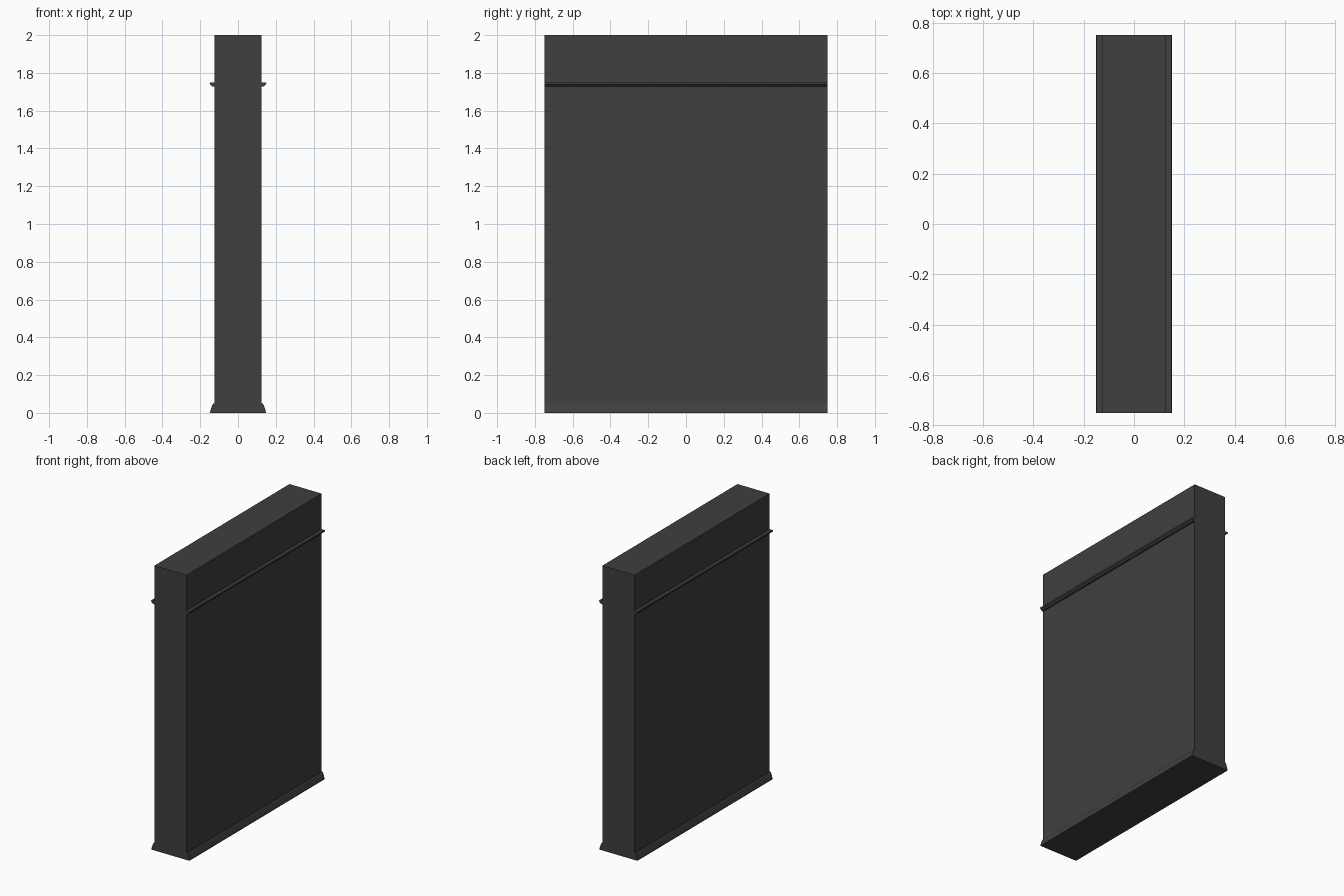
import bpy
import bmesh

cube = bpy.data.objects.get("Cube")
if cube:
    bpy.data.objects.remove(cube, do_unlink=True)

HALF_LENGTH = 0.75
HALF_THICK = 0.125

paint = bpy.data.materials.new("charcoal paint")
paint.use_nodes = True
colour = (0.05, 0.05, 0.05, 1)
paint.diffuse_color = colour
paint.node_tree.nodes["Principled BSDF"].inputs["Base Color"].default_value = colour


def extrude_profile(name, points, side=1):
    """Sweep an x-z profile along the whole length of the wall."""
    bm = bmesh.new()
    face = bm.faces.new([bm.verts.new((side * x, -HALF_LENGTH, z)) for x, z in points])
    swept = bmesh.ops.extrude_face_region(bm, geom=[face])["geom"]
    verts = [v for v in swept if isinstance(v, bmesh.types.BMVert)]
    bmesh.ops.translate(bm, verts=verts, vec=(0, 2 * HALF_LENGTH, 0))
    bmesh.ops.recalc_face_normals(bm, faces=bm.faces)
    mesh = bpy.data.meshes.new(name)
    bm.to_mesh(mesh)
    bm.free()
    mesh.materials.append(paint)
    obj = bpy.data.objects.new(name, mesh)
    bpy.context.collection.objects.link(obj)
    return obj


# Wall slab
T = HALF_THICK
extrude_profile("wall_panel", [(-T, 0), (T, 0), (T, 2), (-T, 2)])

# Sloped skirting and thin picture rail on both faces
skirting = [(T, 0), (0.148, 0), (0.146, 0.012), (0.136, 0.042), (0.131, 0.05), (T, 0.05)]
rail = [(T, 1.728), (0.136, 1.728), (0.142, 1.735), (0.148, 1.739),
        (0.15, 1.745), (0.149, 1.75), (T, 1.75)]
for label, side in (("left", 1), ("right", -1)):
    extrude_profile("skirting_" + label, skirting, side)
    extrude_profile("picture_rail_" + label, rail, side)
